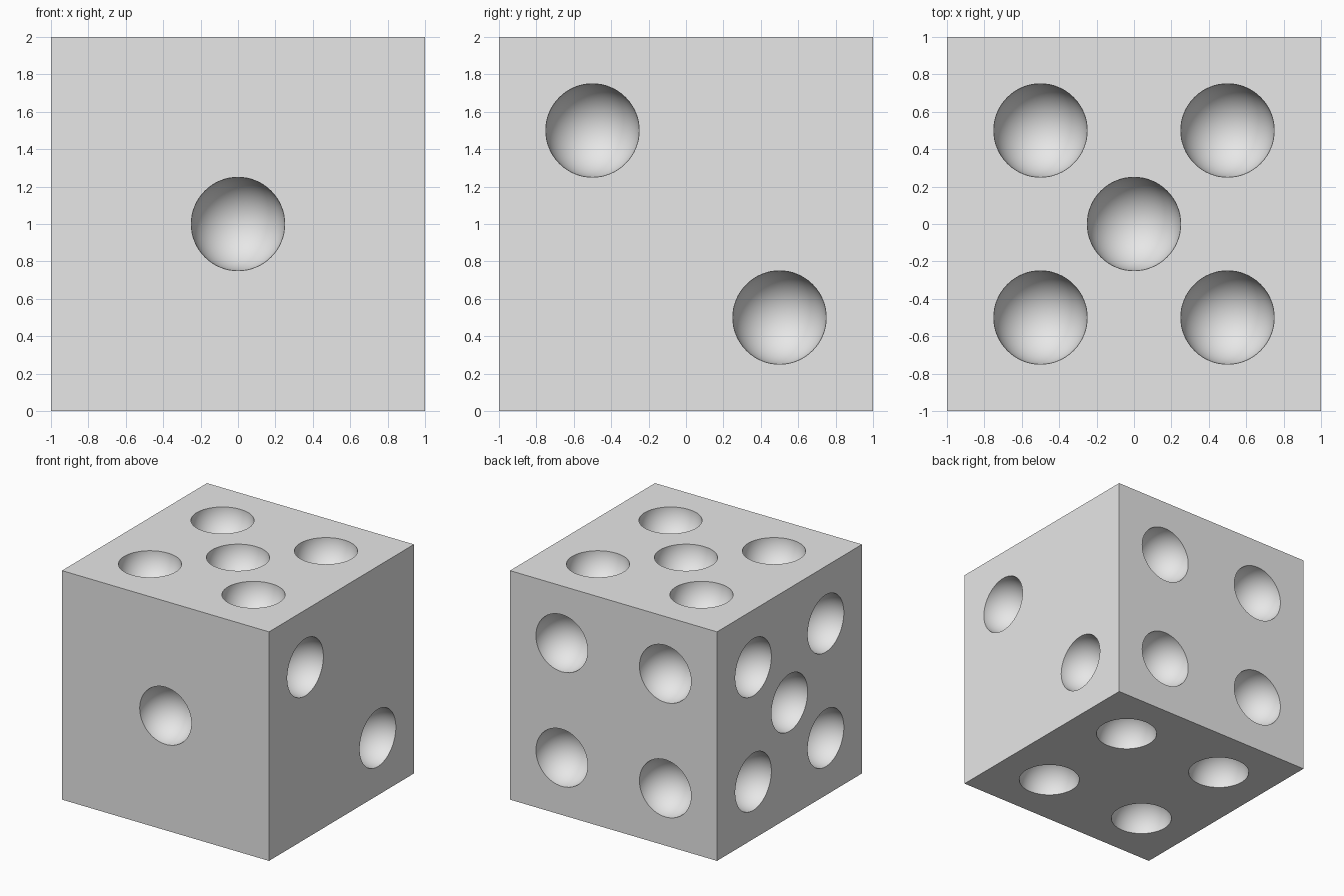
import bpy
import bmesh
import math
from mathutils import Matrix, Vector

cube = bpy.data.objects.get("Cube")
if cube:
    bpy.data.objects.remove(cube, do_unlink=True)

PIP_RADIUS = 0.25
CENTRE = Vector((0, 0, 1))

# One plain grey for the whole die
grey = bpy.data.materials.new("light grey")
grey.use_nodes = True
grey.diffuse_color = (0.8, 0.8, 0.8, 1)
grey.node_tree.nodes["Principled BSDF"].inputs["Base Color"].default_value = (0.8, 0.8, 0.8, 1)


def make_object(name, bm):
    mesh = bpy.data.meshes.new(name)
    bm.to_mesh(mesh)
    bm.free()
    mesh.materials.append(grey)
    obj = bpy.data.objects.new(name, mesh)
    bpy.context.collection.objects.link(obj)
    return obj


# Pip layouts, in half units across each face
ONE = [(0, 0)]
TWO = [(-1, 1), (1, -1)]
FOUR = [(-1, -1), (-1, 1), (1, -1), (1, 1)]
FIVE = ONE + FOUR

# Outward normal, across direction and layout for each face
FACES = [
    ((0, -1, 0), (1, 0, 0), ONE),
    ((1, 0, 0), (0, 1, 0), TWO),
    ((0, 1, 0), (-1, 0, 0), FOUR),
    ((-1, 0, 0), (0, -1, 0), FIVE),
    ((0, 0, 1), (1, 0, 0), FIVE),
    ((0, 0, -1), (1, 0, 0), FOUR),
]

# Body
bm = bmesh.new()
bmesh.ops.create_cube(bm, size=2, matrix=Matrix.Translation(CENTRE))
die = make_object("die_body", bm)

# Sphere cutters centred on the faces, poles along the normals
bm = bmesh.new()
for normal, across, layout in FACES:
    n, u = Vector(normal), Vector(across)
    v = n.cross(u)
    turn = Matrix((u, v, n)).transposed().to_4x4()
    for a, b in layout:
        spot = CENTRE + n + (u * a + v * b) / 2
        bmesh.ops.create_uvsphere(bm, u_segments=64, v_segments=33, radius=PIP_RADIUS,
                                  matrix=Matrix.Translation(spot) @ turn)
cutter = make_object("pip_cutter", bm)
cutter.hide_render = True

# Carve the pips
carve = die.modifiers.new("pips", 'BOOLEAN')
carve.operation = 'DIFFERENCE'
carve.solver = 'EXACT'
carve.object = cutter
bpy.ops.object.select_all(action='DESELECT')
die.select_set(True)
bpy.context.view_layer.objects.active = die
bpy.ops.object.modifier_apply(modifier=carve.name)
bpy.data.objects.remove(cutter, do_unlink=True)

# Smooth bowls, crisp rims and edges
bpy.ops.object.shade_smooth_by_angle(angle=math.radians(30))
